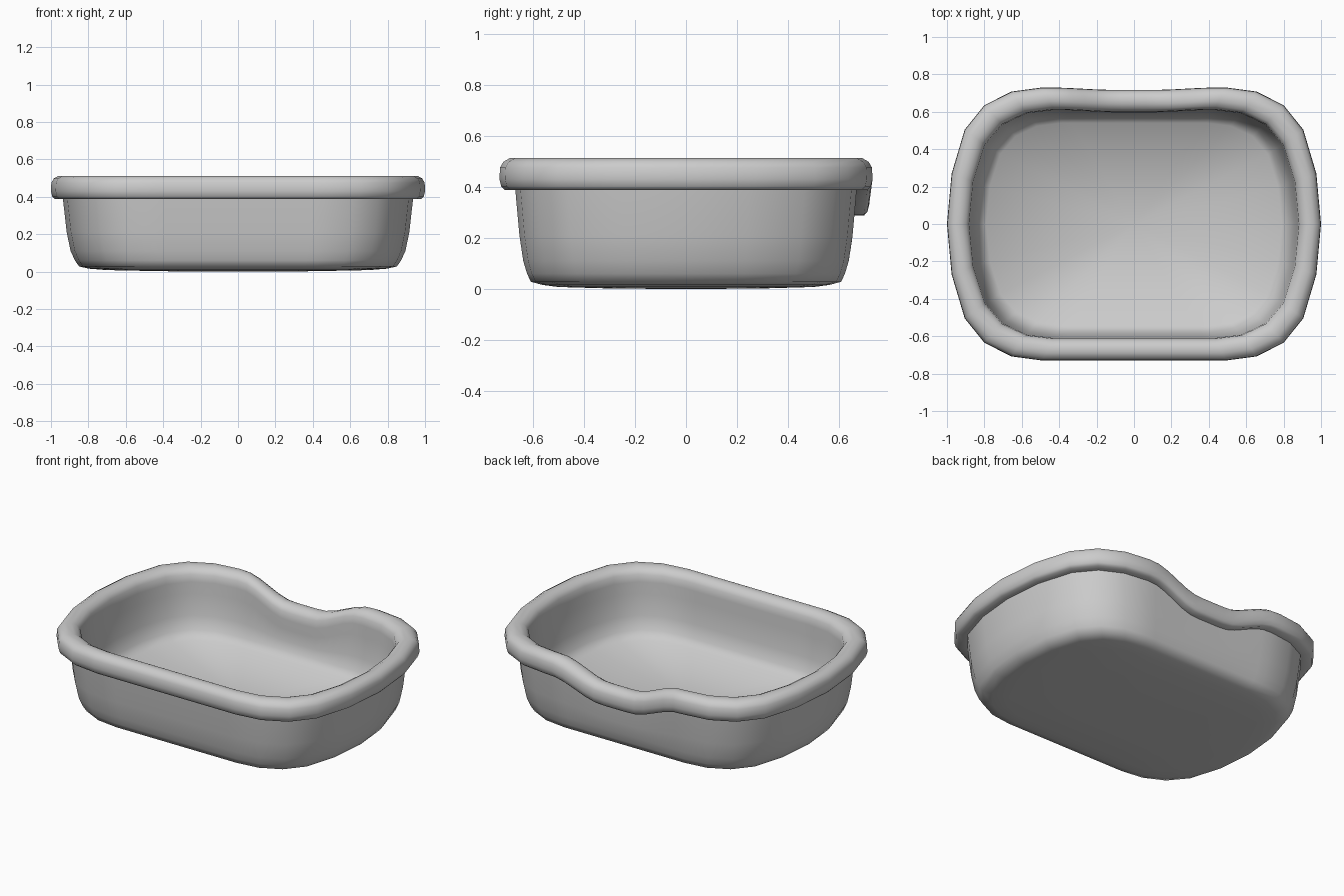
import bpy, bmesh, math

# Quarter outline of the rim, from the side middle to the back middle
quarter = [(1.0, 0.0), (0.975, 0.27), (0.905, 0.505), (0.8, 0.635), (0.655, 0.708),
           (0.49, 0.73), (0.42, 0.73), (0.35, 0.73), (0.28, 0.73), (0.21, 0.73),
           (0.14, 0.73), (0.07, 0.73), (0.0, 0.73)]
half = quarter + [(-x, y) for x, y in reversed(quarter[:-1])]
outline = half + [(x, -y) for x, y in reversed(half[1:-1])]

# Cross-section: half width, half depth, height, share of the entrance dip
section = [
    (0.40, 0.29, 0.002, 0), (0.70, 0.50, 0.008, 0),                        # underside
    (0.80, 0.56, 0.016, 0), (0.85, 0.607, 0.028, 0), (0.872, 0.622, 0.06, 0),
    (0.895, 0.637, 0.11, 0), (0.916, 0.652, 0.21, 0.3), (0.936, 0.668, 0.388, 1),  # outer wall
    (0.98, 0.71, 0.388, 1), (0.993, 0.723, 0.402, 1), (1.0, 0.73, 0.43, 1),  # rolled rim
    (0.998, 0.728, 0.475, 1), (0.985, 0.715, 0.498, 1), (0.96, 0.69, 0.512, 1),
    (0.925, 0.655, 0.512, 1), (0.898, 0.63, 0.498, 1), (0.882, 0.614, 0.475, 1),
    (0.878, 0.61, 0.43, 1), (0.872, 0.608, 0.36, 0.9),                     # inner wall
    (0.855, 0.596, 0.23, 0.3), (0.83, 0.575, 0.15, 0), (0.79, 0.54, 0.105, 0),  # floor edge
]


def dip(x, y):
    """Lowered entrance in the middle of the back edge."""
    if y <= 0:
        return 0.0
    t = min(max((0.46 - abs(x)) / 0.36, 0.0), 1.0)
    return t * t * (3 - 2 * t)


bm = bmesh.new()
rings = []
for hx, hy, z, share in section:
    ring = []
    for x, y in outline:
        d = dip(x, y) * share
        ring.append(bm.verts.new((x * hx, y * hy / 0.73 - 0.013 * d, z - 0.1 * d)))
    rings.append(ring)

n = len(outline)
for a, b in zip(rings, rings[1:]):
    for i in range(n):
        j = (i + 1) % n
        bm.faces.new((a[i], a[j], b[j], b[i]))


# Close the underside and the floor with a fan
def cap(ring, z):
    c = bm.verts.new((0, 0, z))
    for i in range(n):
        bm.faces.new((ring[i], ring[(i + 1) % n], c))


cap(rings[0], 0.0)
cap(rings[-1], 0.085)
bmesh.ops.recalc_face_normals(bm, faces=bm.faces)

mesh = bpy.data.meshes.new("tray")
bm.to_mesh(mesh)
bm.free()
tray = bpy.data.objects.new("tray", mesh)
bpy.context.collection.objects.link(tray)
bpy.context.view_layer.objects.active = tray
tray.select_set(True)
bpy.ops.object.shade_smooth_by_angle(angle=math.radians(60))
